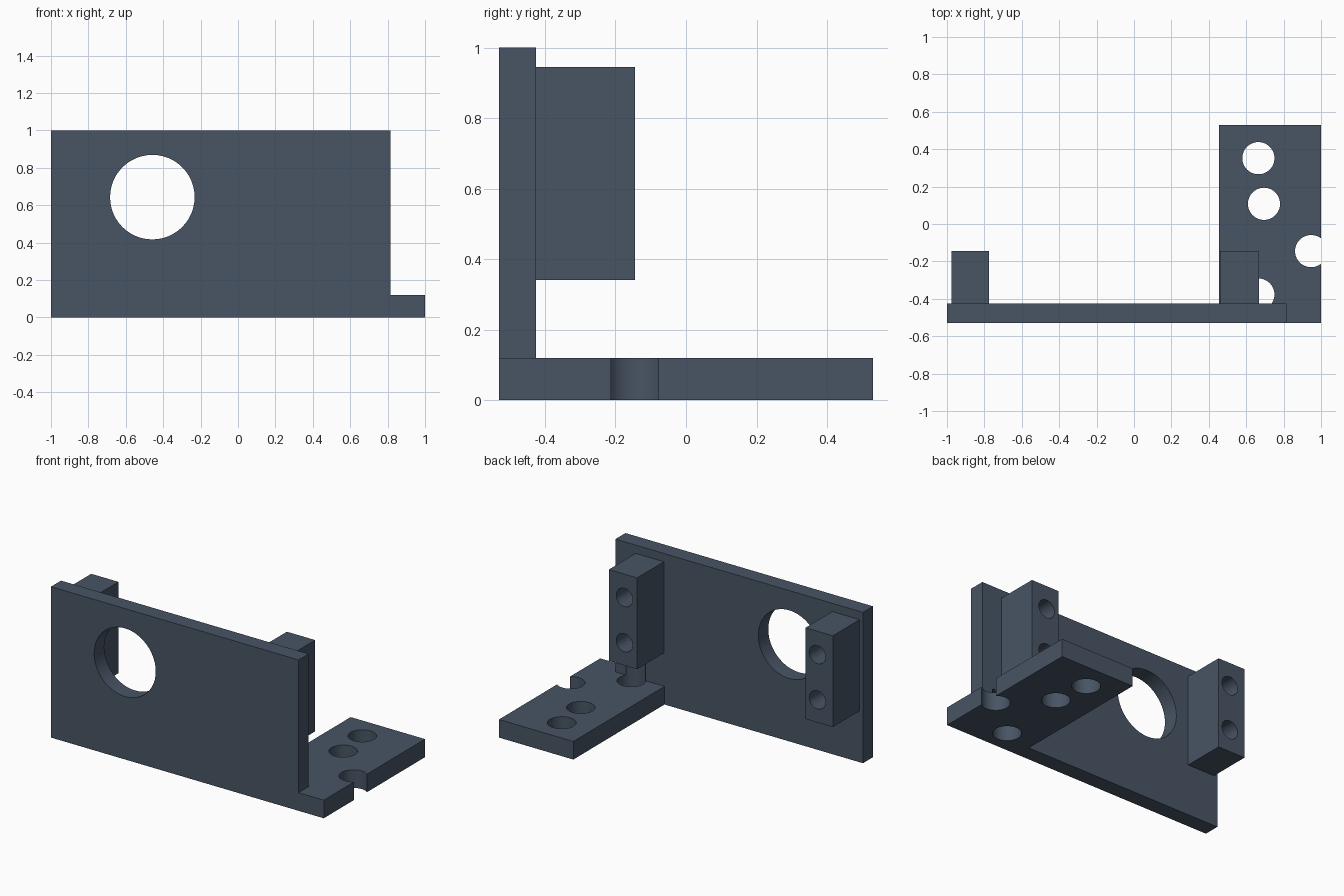
import bpy
import bmesh
from mathutils import Matrix, Vector

if "Cube" in bpy.data.objects:
    bpy.data.objects.remove(bpy.data.objects["Cube"], do_unlink=True)

# Single dark slate finish
slate = bpy.data.materials.new("dark_slate")
slate.use_nodes = True
COLOR = (0.065, 0.09, 0.13, 1)
slate.diffuse_color = COLOR
for node in slate.node_tree.nodes:
    if node.type == "BSDF_PRINCIPLED":
        node.inputs["Base Color"].default_value = COLOR


def make_object(name, bm):
    mesh = bpy.data.meshes.new(name)
    bm.to_mesh(mesh)
    bm.free()
    mesh.materials.append(slate)
    obj = bpy.data.objects.new(name, mesh)
    bpy.context.collection.objects.link(obj)
    return obj


def box(name, x, y, z):
    """Box from (min, max) pairs."""
    bm = bmesh.new()
    lo, hi = Vector((x[0], y[0], z[0])), Vector((x[1], y[1], z[1]))
    bmesh.ops.create_cube(bm, size=1, matrix=Matrix.Translation((lo + hi) / 2)
                          @ Matrix.Diagonal((*(hi - lo), 1)))
    return make_object(name, bm)


def drill(name, start, end, radius):
    """Cylinder running between two points."""
    a, b = Vector(start), Vector(end)
    turn = (b - a).to_track_quat("Z", "Y").to_matrix().to_4x4()
    bm = bmesh.new()
    bmesh.ops.create_cone(bm, cap_ends=True, segments=48, radius1=radius,
                          radius2=radius, depth=(b - a).length,
                          matrix=Matrix.Translation((a + b) / 2) @ turn)
    return make_object(name, bm)


def combine(target, tool, operation):
    """Apply a boolean and discard the tool."""
    mod = target.modifiers.new(operation, "BOOLEAN")
    mod.operation, mod.solver, mod.object = operation, "EXACT", tool
    bpy.context.view_layer.update()
    graph = bpy.context.evaluated_depsgraph_get()
    result = bpy.data.meshes.new_from_object(target.evaluated_get(graph))
    target.modifiers.clear()
    target.data = result
    bpy.data.objects.remove(tool, do_unlink=True)


# Upright wall with the foot and two mounting blocks
BACK = -0.145
bracket = box("mounting_bracket", (-1, 0.815), (-0.53, -0.425), (0, 1))
combine(bracket, box("foot", (0.455, 1), (-0.53, 0.53), (0, 0.12)), "UNION")
for x in ((-0.975, -0.775), (0.46, 0.667)):
    combine(bracket, box("block", x, (-0.47, BACK), (0.34, 0.945)), "UNION")

# Large round window through the wall
combine(bracket, drill("window", (-0.458, -0.7, 0.643),
                       (-0.458, -0.3, 0.643), 0.226), "DIFFERENCE")

# Vertical holes in the foot, one open at the side, one grazing the wall
for x, y in ((0.665, 0.352), (0.695, 0.108), (0.947, -0.145), (0.665, -0.377)):
    combine(bracket, drill("foot_hole", (x, y, -0.1), (x, y, 0.3), 0.086),
            "DIFFERENCE")

# Blind screw holes in the backs of the blocks
for x in (-0.862, 0.553):
    for z in (0.49, 0.79):
        combine(bracket, drill("screw_hole", (x, BACK + 0.1, z),
                               (x, BACK - 0.25, z), 0.06), "DIFFERENCE")

# Smooth bores, sharp box edges
bpy.ops.object.select_all(action="DESELECT")
bracket.select_set(True)
bpy.context.view_layer.objects.active = bracket
bpy.ops.object.shade_smooth_by_angle(angle=0.5)
